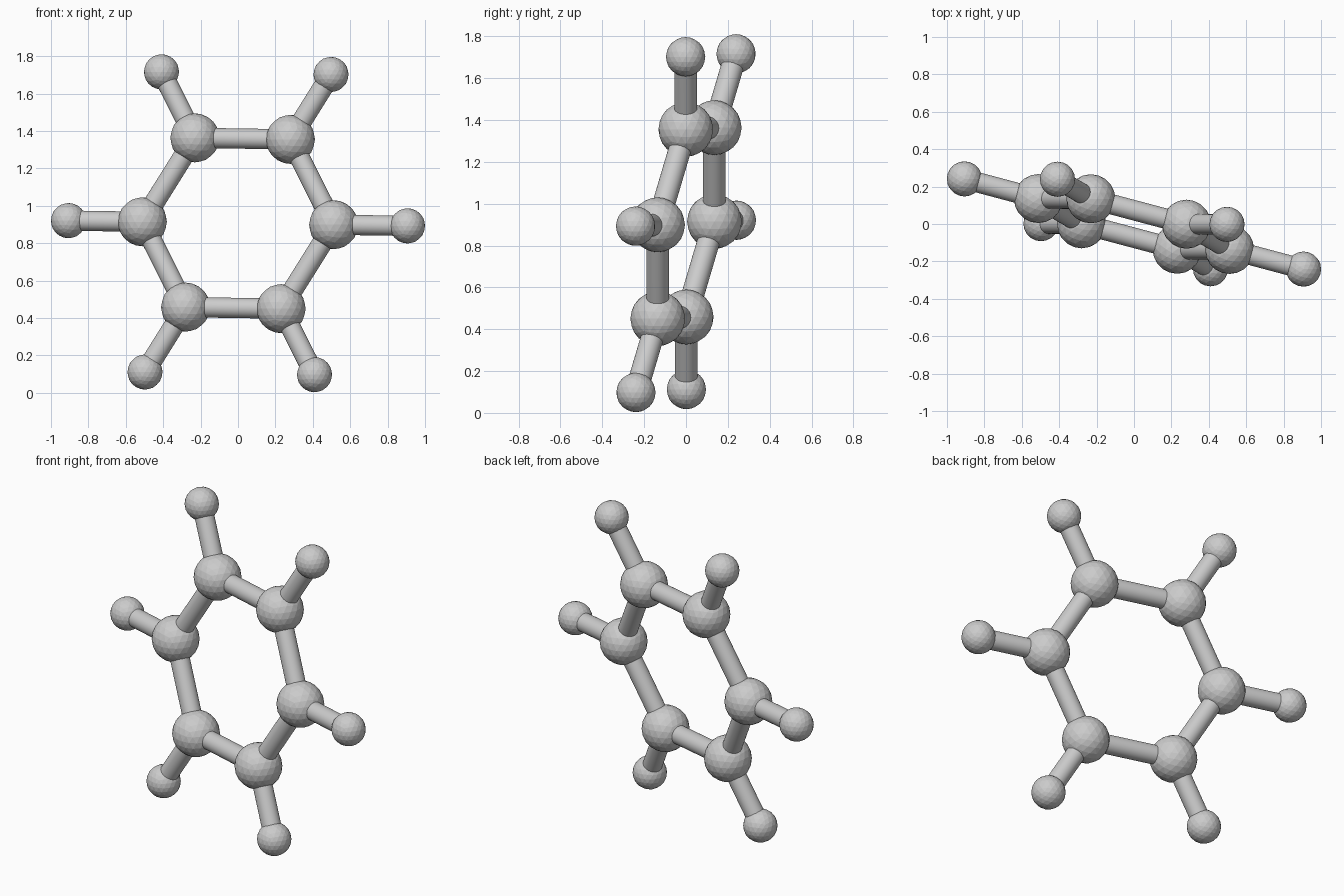
import bpy
import math
from mathutils import Vector

if "Cube" in bpy.data.objects:
    bpy.data.objects.remove(bpy.data.objects["Cube"])

# Tilted ring plane
CENTRE = Vector((0, 0, 0.907))
U = Vector((0.966, -0.257, -0.015)).normalized()
V = Vector((0.043, 0.149, 0.987))
V = (V - U * V.dot(U)).normalized()
RING_R, OUTER_R = 0.529, 0.938
BIG_R, SMALL_R, BOND_R = 0.131, 0.094, 0.054


def ring_point(radius, i):
    a = math.radians(60 * i)
    return CENTRE + radius * (math.cos(a) * U + math.sin(a) * V)


def ball(name, pos, radius):
    bpy.ops.mesh.primitive_ico_sphere_add(subdivisions=3, radius=radius, location=pos)
    bpy.context.object.name = name


def bond(name, a, b):
    d = b - a
    bpy.ops.mesh.primitive_cylinder_add(vertices=32, radius=BOND_R, depth=d.length,
                                        location=(a + b) / 2)
    ob = bpy.context.object
    ob.name = name
    ob.rotation_euler = d.to_track_quat('Z', 'Y').to_euler()
    bpy.ops.object.shade_smooth_by_angle(angle=math.radians(30))


# Six large balls in a ring, each with a small ball on an outward rod
for i in range(6):
    inner, outer = ring_point(RING_R, i), ring_point(OUTER_R, i)
    ball(f"ring_atom_{i + 1}", inner, BIG_R)
    ball(f"outer_atom_{i + 1}", outer, SMALL_R)
    bond(f"ring_bond_{i + 1}", inner, ring_point(RING_R, i + 1))
    bond(f"outer_bond_{i + 1}", inner, outer)
